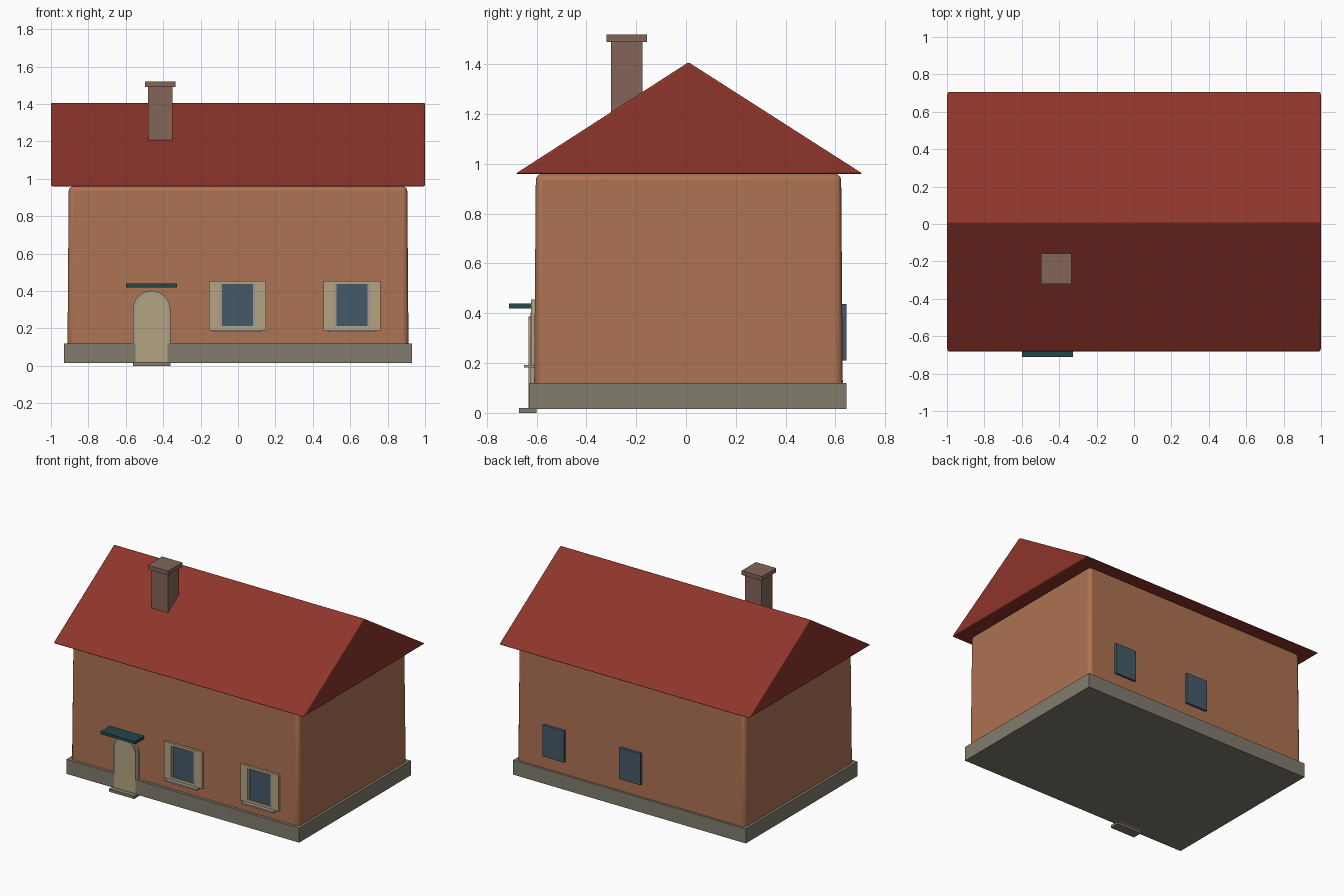
import bpy, bmesh, math

if "Cube" in bpy.data.objects:
    bpy.data.objects.remove(bpy.data.objects["Cube"])


def mat(name, rgb):
    m = bpy.data.materials.new(name)
    m.diffuse_color = (*rgb, 1)
    m.use_nodes = True
    m.node_tree.nodes["Principled BSDF"].inputs["Base Color"].default_value = m.diffuse_color
    return m


WALL = mat("plaster", (0.42, 0.17, 0.085))
ROOF = mat("red_tile", (0.27, 0.035, 0.024))
STONE = mat("stone", (0.22, 0.20, 0.155))
CREAM = mat("cream", (0.46, 0.37, 0.22))
GLASS = mat("glass", (0.06, 0.10, 0.14))
TEAL = mat("teal", (0.015, 0.065, 0.075))
BRICK = mat("brick", (0.23, 0.13, 0.10))
TRIM = mat("trim", (0.36, 0.33, 0.28))


def finish(name, bm, material, bevel=0, segments=3):
    bmesh.ops.recalc_face_normals(bm, faces=bm.faces)
    me = bpy.data.meshes.new(name)
    bm.to_mesh(me)
    bm.free()
    ob = bpy.data.objects.new(name, me)
    bpy.context.collection.objects.link(ob)
    me.materials.append(material)
    if bevel:
        b = ob.modifiers.new("bevel", 'BEVEL')
        b.width, b.segments = bevel, segments
        bpy.ops.object.select_all(action='DESELECT')
        ob.select_set(True)
        bpy.context.view_layer.objects.active = ob
        bpy.ops.object.shade_smooth_by_angle(angle=math.radians(40))
    return ob


def box(name, x, y, z, material, bevel=0, taper=0):
    """Box from (min, max) ranges; taper pulls the top edges inward."""
    bm = bmesh.new()
    bmesh.ops.create_cube(bm, size=1)
    for v in bm.verts:
        sx, sy = math.copysign(1, v.co.x), math.copysign(1, v.co.y)
        top = v.co.z > 0
        v.co = (x[sx > 0] - sx * taper * top, y[sy > 0] - sy * taper * top, z[top])
    return finish(name, bm, material, bevel)


def prism(name, points, axis, a, b, material, bevel=0):
    """Extrude a 2D profile along x (profile y,z) or y (profile x,z)."""
    bm = bmesh.new()
    put = (lambda p, d: (d, p[0], p[1])) if axis == 'x' else (lambda p, d: (p[0], d, p[1]))
    face = bm.faces.new([bm.verts.new(put(p, a)) for p in points])
    ext = bmesh.ops.extrude_face_region(bm, geom=[face])
    for v in ext["geom"]:
        if isinstance(v, bmesh.types.BMVert):
            v.co["xyz".index(axis)] = b
    return finish(name, bm, material, bevel)


def arch(cx, half, bottom, spring, n=16):
    pts = [(cx + half * math.cos(math.pi * i / n), spring + half * math.sin(math.pi * i / n))
           for i in range(n + 1)]
    return [(cx + half, bottom)] + pts + [(cx - half, bottom)]


# Main masses
box("foundation", (-0.93, 0.93), (-0.63, 0.645), (0.015, 0.12), STONE)
box("walls", (-0.912, 0.912), (-0.61, 0.63), (0.06, 0.96), WALL, bevel=0.025, taper=0.007)
prism("roof", [(-0.685, 0.96), (0.71, 0.96), (0.01, 1.408)], 'x', -1, 1, ROOF, bevel=0.008)

# Chimney
box("chimney", (-0.48, -0.35), (-0.302, -0.175), (1.1, 1.495), BRICK)
box("chimney_cap", (-0.497, -0.335), (-0.32, -0.157), (1.49, 1.52), BRICK)

# Door
DX = -0.462
prism("door_frame", arch(DX, 0.1, 0.02, 0.302), 'y', -0.625, -0.58, TRIM)
prism("door", arch(DX, 0.085, 0.015, 0.302), 'y', -0.633, -0.58, CREAM)
box("doorstep", (DX - 0.1, DX + 0.1), (-0.67, -0.6), (0.0, 0.02), STONE)
box("door_canopy", (-0.6, -0.325), (-0.71, -0.595), (0.42, 0.44), TEAL)

# Windows: front ones framed, back ones plain panes
for i, cx in enumerate((-0.003, 0.609), 1):
    box(f"window_glass_{i}", (cx - 0.085, cx + 0.085), (-0.615, 0.645), (0.21, 0.437), GLASS)
    for side, s in (("left", -1), ("right", 1)):
        xs = sorted((cx + s * 0.096, cx + s * 0.152))
        box(f"window_{side}_panel_{i}", xs, (-0.623, -0.595), (0.19, 0.455), CREAM)
        xs = sorted((cx + s * 0.083, cx + s * 0.098))
        box(f"window_{side}_trim_{i}", xs, (-0.620, -0.595), (0.205, 0.44), TRIM)
    box(f"window_lintel_{i}", (cx - 0.1, cx + 0.1), (-0.623, -0.595), (0.437, 0.455), CREAM)
    box(f"window_bottom_{i}", (cx - 0.1, cx + 0.1), (-0.623, -0.595), (0.19, 0.212), CREAM)
    box(f"window_sill_{i}", (cx - 0.127, cx + 0.127), (-0.65, -0.595), (0.182, 0.193), TRIM)
